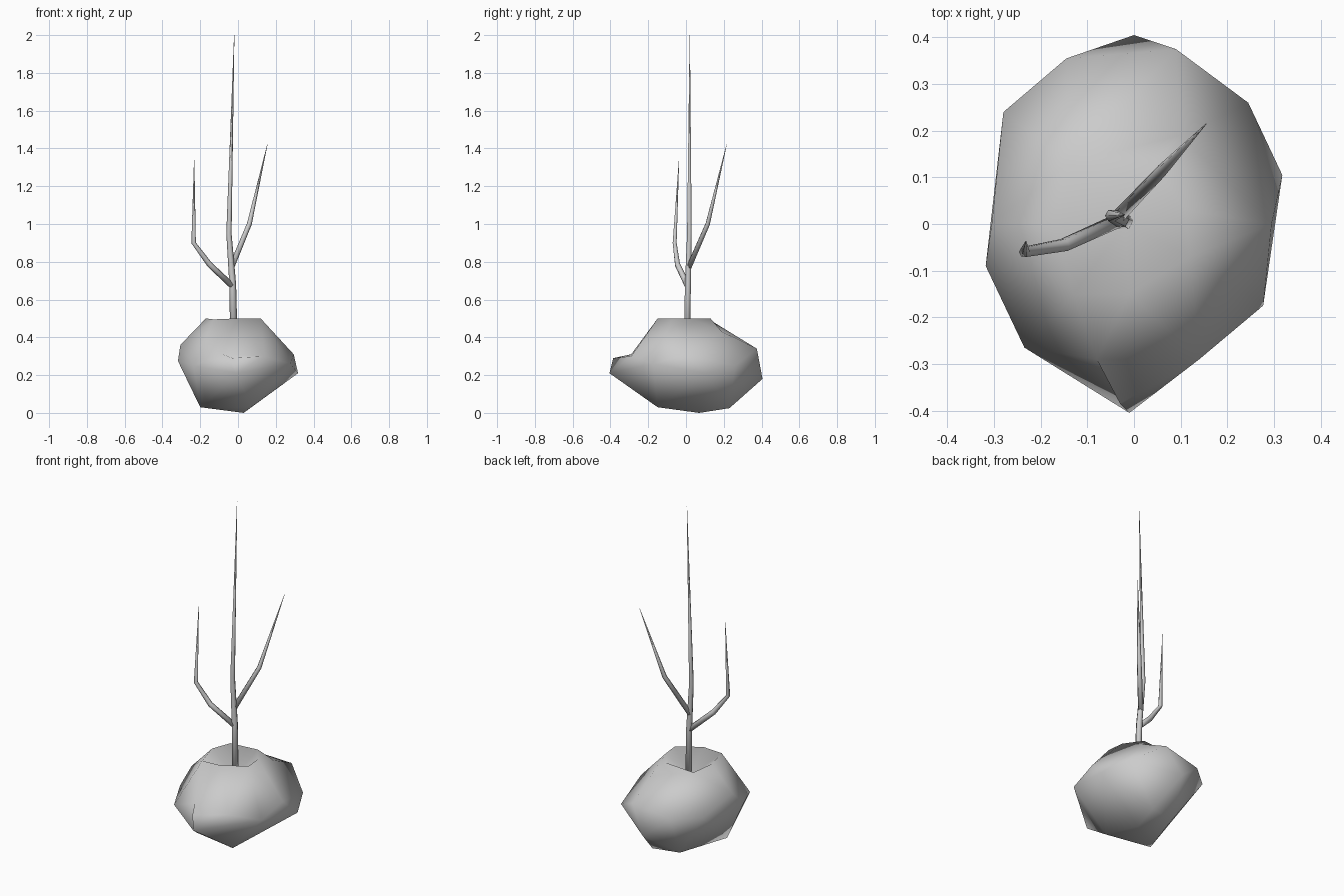
import bpy, bmesh, math
from mathutils import Vector

if "Cube" in bpy.data.objects:
    bpy.data.objects.remove(bpy.data.objects["Cube"])


def finish(bm, name):
    bmesh.ops.recalc_face_normals(bm, faces=bm.faces)
    me = bpy.data.meshes.new(name)
    bm.to_mesh(me)
    bm.free()
    for p in me.polygons:
        p.use_smooth = True
    ob = bpy.data.objects.new(name, me)
    bpy.context.collection.objects.link(ob)
    return ob


def rock(name, points, centre):
    """Connect points by the hull of their directions, so hollows survive."""
    bm = bmesh.new()
    c = Vector(centre)
    pos = {}
    for p in points:
        v = bm.verts.new(((Vector(p) - c) * Vector((1.25, 1, 1.6))).normalized())
        pos[v] = Vector(p)
    bmesh.ops.convex_hull(bm, input=list(bm.verts))
    for v in bm.verts:
        v.co = pos[v]
    return finish(bm, name)


def branch(name, path, sides=6):
    """Tapered tube through (x, y, z, radius) stations."""
    bm = bmesh.new()
    pts = [Vector(p[:3]) for p in path]
    rings = []
    for i, p in enumerate(path):
        d = (pts[min(i + 1, len(pts) - 1)] - pts[max(i - 1, 0)]).normalized()
        a = d.cross(Vector((0, 1, 0))).normalized()
        b = d.cross(a)
        rings.append([bm.verts.new(pts[i] + p[3] * (a * math.cos(t) + b * math.sin(t)))
                      for t in (2 * math.pi * k / sides for k in range(sides))])
    for r, s in zip(rings, rings[1:]):
        for k in range(sides):
            n = (k + 1) % sides
            bm.faces.new((r[k], r[n], s[n], s[k]))
    bm.faces.new(rings[0])
    bm.faces.new(rings[-1])
    return finish(bm, name)


# Root ball: hollow top, rim, belly, underside
hollow = [(-.02, .0, .38)]
rim = [(.12, -.07, .5), (-.01, -.15, .5), (-.13, -.15, .495), (-.17, .0, .5),
       (-.14, .13, .49), (.04, .13, .5), (.11, .03, .5)]
belly = [(0, .405, .18), (.09, .375, .34), (.1, .19, .43), (.245, .26, .25),
         (.318, .105, .21), (.295, 0, .31), (.277, -.175, .26), (.14, -.29, .3),
         (-.01, -.405, .21), (-.03, -.385, .29), (-.08, -.29, .31), (-.235, -.265, .25),
         (-.318, -.09, .275), (-.305, 0, .36), (-.28, .24, .3), (-.145, .355, .3)]
under = [(-.2, -.1, .03), (.03, .07, 0), (.07, -.15, .03), (-.1, .2, .03), (.06, .23, .025)]
rock("root_ball", hollow + rim + belly + under, (-.01, 0, .23))

# Stem and side branches
branch("stem", [(-.02, .005, .3, .02), (-.028, .01, .68, .018),
                (-.048, .018, .95, .014), (-.02, .02, 2.0, .001)])
branch("left_branch", [(-.028, .01, .67, .016), (-.15, -.045, .785, .015),
                       (-.235, -.06, .9, .012), (-.232, -.037, 1.34, .001)])
branch("right_branch", [(-.035, .015, .77, .015), (.06, .115, 1.0, .013),
                        (.155, .215, 1.42, .001)])
